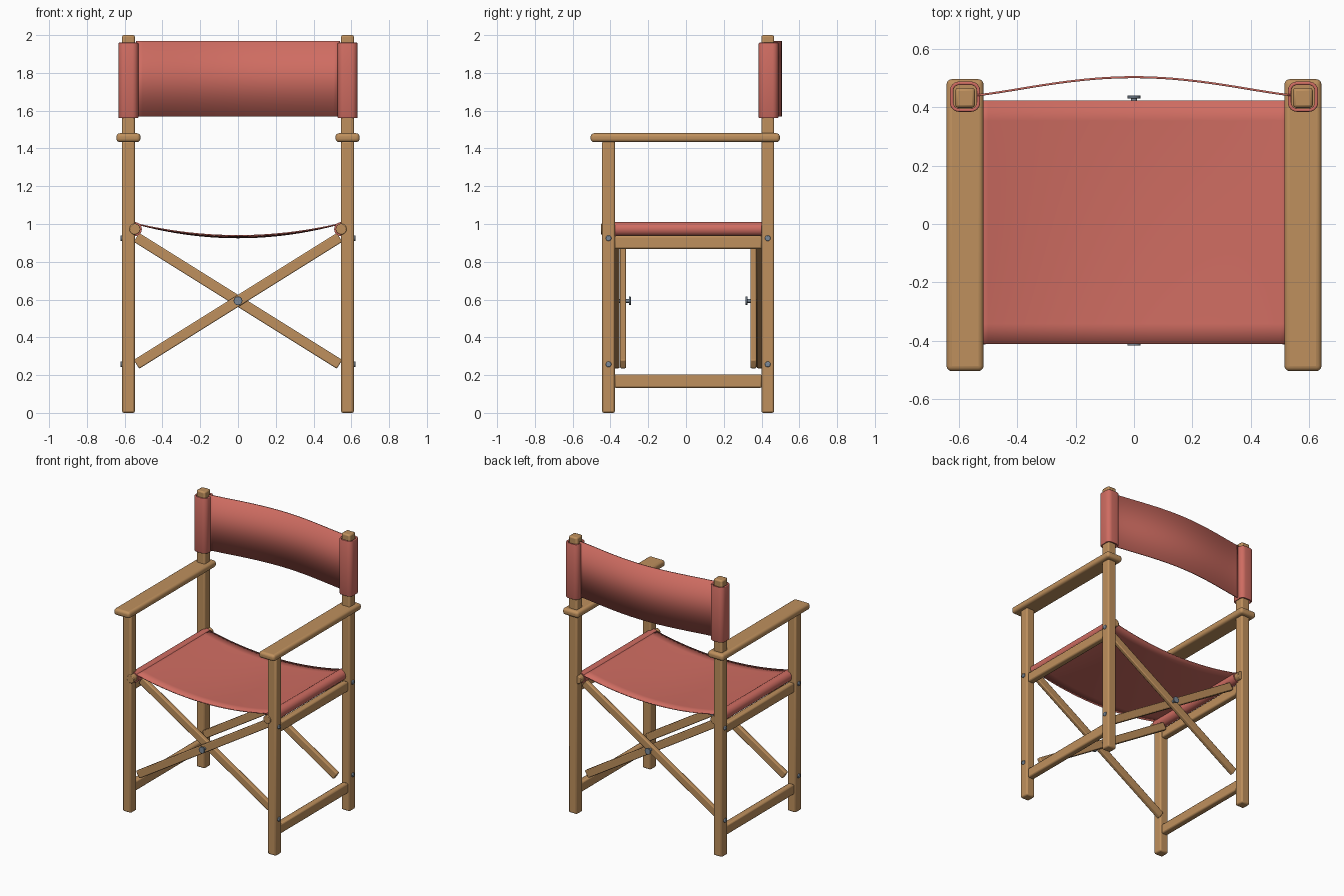
import bpy, bmesh, math
from mathutils import Matrix, Vector

if "Cube" in bpy.data.objects:
    bpy.data.objects.remove(bpy.data.objects["Cube"])


def material(name, color):
    m = bpy.data.materials.new(name)
    m.use_nodes = True
    m.diffuse_color = (*color, 1)
    m.node_tree.nodes["Principled BSDF"].inputs["Base Color"].default_value = (*color, 1)
    return m


wood = material("warm wood", (0.52, 0.28, 0.11))
canvas = material("red canvas", (0.62, 0.15, 0.12))
metal = material("grey metal", (0.20, 0.25, 0.31))

FRONT, REAR, POST_X = -0.41, 0.433, 0.58
MID = (FRONT + REAR) / 2


def finish(name, bm, mat, bevel=0, segments=2):
    """Turn a bmesh into a smooth-shaded object with rounded edges."""
    bmesh.ops.recalc_face_normals(bm, faces=bm.faces)
    mesh = bpy.data.meshes.new(name)
    bm.to_mesh(mesh)
    bm.free()
    ob = bpy.data.objects.new(name, mesh)
    bpy.context.collection.objects.link(ob)
    mesh.materials.append(mat)
    if bevel:
        mod = ob.modifiers.new("rounded edges", "BEVEL")
        mod.width, mod.segments = bevel, segments
        mod.limit_method = "ANGLE"
    bpy.ops.object.select_all(action="DESELECT")
    ob.select_set(True)
    bpy.context.view_layer.objects.active = ob
    bpy.ops.object.shade_smooth_by_angle(angle=math.radians(35))
    return ob


def box(name, center, size, mat, bevel=0.01, tilt=0, segments=2):
    bm = bmesh.new()
    bmesh.ops.create_cube(bm, size=1)
    bm.transform(Matrix.Translation(center) @ Matrix.Rotation(tilt, 4, "Y")
                 @ Matrix.Diagonal((*size, 1)))
    return finish(name, bm, mat, bevel, segments)


def rod(name, start, end, radius, mat, bevel=0, sides=24):
    a, b = Vector(start), Vector(end)
    bm = bmesh.new()
    bmesh.ops.create_cone(bm, cap_ends=True, segments=sides, radius1=radius,
                          radius2=radius, depth=(b - a).length)
    turn = (b - a).to_track_quat("Z", "Y").to_matrix().to_4x4()
    bm.transform(Matrix.Translation((a + b) / 2) @ turn)
    return finish(name, bm, mat, bevel)


def sheet(name, surface, nu, nv, thickness):
    """Thin cloth from a function of u and v, both from -1 to 1."""
    bm = bmesh.new()
    rows = [[bm.verts.new(surface(2 * i / nu - 1, 2 * j / nv - 1))
             for j in range(nv + 1)] for i in range(nu + 1)]
    for i in range(nu):
        for j in range(nv):
            bm.faces.new((rows[i][j], rows[i + 1][j], rows[i + 1][j + 1], rows[i][j + 1]))
    ob = finish(name, bm, canvas)
    mod = ob.modifiers.new("cloth thickness", "SOLIDIFY")
    mod.thickness, mod.offset = thickness, 0


def back_sleeve(name, x):
    """Open rounded-square tube around a rear post."""
    bm = bmesh.new()
    bmesh.ops.create_cube(bm, size=1)
    bm.transform(Matrix.Translation((x, REAR + 0.004, 1.76)) @ Matrix.Diagonal((0.104, 0.104, 0.4, 1)))
    bmesh.ops.delete(bm, geom=[f for f in bm.faces if abs(f.normal.z) > 0.5], context="FACES_ONLY")
    upright = [e for e in bm.edges if abs(e.verts[0].co.z - e.verts[1].co.z) > 0.1]
    bmesh.ops.bevel(bm, geom=upright, offset=0.032, segments=6, profile=0.5, affect="EDGES")
    ob = finish(name, bm, canvas)
    mod = ob.modifiers.new("cloth thickness", "SOLIDIFY")
    mod.thickness, mod.offset = 0.012, -1
    soft = ob.modifiers.new("soft rims", "BEVEL")
    soft.width, soft.segments, soft.limit_method = 0.004, 2, "ANGLE"


# Side frames
for side, s in (("left", 1), ("right", -1)):
    x = s * POST_X
    box(f"{side}_front_post", (x, FRONT, 0.72), (0.068, 0.068, 1.44), wood)
    box(f"{side}_rear_post", (x, REAR, 1.0), (0.068, 0.068, 2.0), wood)
    box(f"{side}_armrest", (x, -0.004, 1.457), (0.127, 1.002, 0.047), wood, 0.018, segments=4)
    rail = REAR - FRONT - 0.06
    box(f"{side}_seat_rail", (x, MID, 0.903), (0.046, rail, 0.07), wood)
    box(f"{side}_lower_rail", (x, MID, 0.168), (0.046, rail, 0.072), wood)

    # Seat dowel and the cloth wrapped around it
    dx = s * 0.546
    rod(f"{side}_seat_dowel", (dx, -0.451, 0.973), (dx, 0.462, 0.973), 0.029, wood, 0.004)
    rod(f"{side}_seat_hem", (dx, FRONT - 0.003, 0.973), (dx, 0.424, 0.973), 0.037, canvas)
    back_sleeve(f"{side}_back_sleeve", x)

    # Bolt heads on the outer post faces
    for end, y in (("front", FRONT), ("rear", REAR)):
        for level, z in (("upper", 0.925), ("lower", 0.257)):
            rod(f"{side}_{end}_{level}_bolt", (s * 0.60, y, z), (s * 0.622, y, z),
                0.015, metal, 0.004, 16)

# Crossed folding bars with pivot bolts, mirrored front to rear
TILT = math.radians(32)
for end, s in (("front", -1), ("rear", 1)):
    box(f"{end}_outer_cross_bar", (0, MID + s * 0.378, 0.593), (1.268, 0.03, 0.055), wood, 0.006, -TILT)
    box(f"{end}_inner_cross_bar", (0, MID + s * 0.345, 0.593), (1.268, 0.032, 0.055), wood, 0.006, TILT)
    y_in, y_out = MID + s * 0.309, MID + s * 0.424
    rod(f"{end}_pivot_pin", (0, y_in, 0.593), (0, y_out, 0.593), 0.01, metal, sides=16)
    for part, y in (("inner", y_in), ("outer", y_out)):
        rod(f"{end}_{part}_pivot_head", (0, y - 0.005, 0.593), (0, y + 0.005, 0.593),
            0.023, metal, 0.002)

# Sagging seat cloth
sheet("seat_cloth",
      lambda u, v: (u * 0.535, 0.006 + v * 0.418,
                    1.0 - (1 - u * u) * (0.062 + 0.01 * (1 - v * v))),
      32, 12, 0.007)

# Bowed backrest cloth
sheet("back_cloth",
      lambda u, v: (u * 0.54, 0.442 + 0.062 * math.cos(u * math.pi / 2) ** 1.2,
                    1.77 + v * 0.2),
      32, 1, 0.007)
